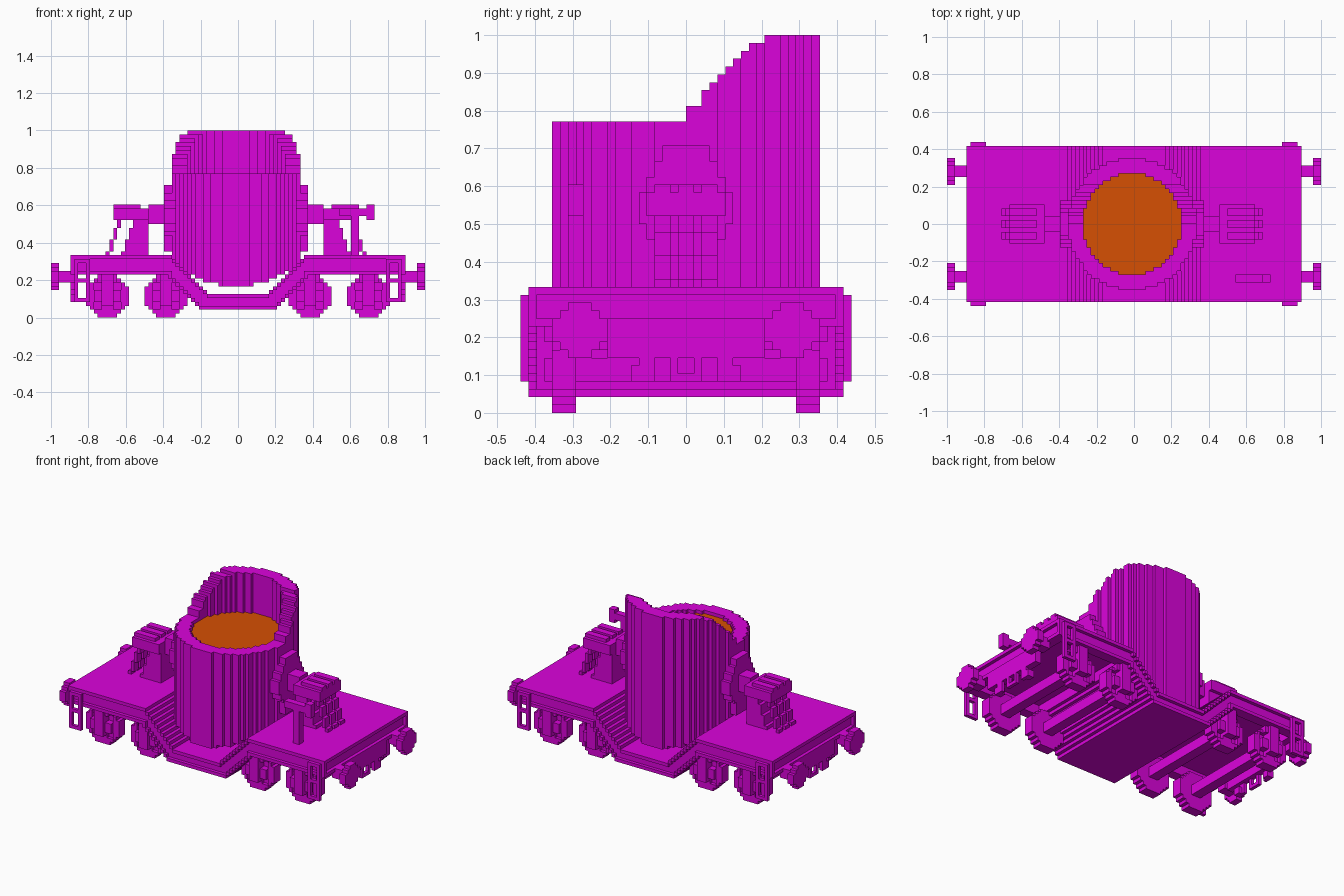
import bpy
from itertools import product

if "Cube" in bpy.data.objects:
    bpy.data.objects.remove(bpy.data.objects["Cube"], do_unlink=True)

U = 1 / 48  # size of one block


def material(name, rgb):
    m = bpy.data.materials.new(name)
    m.use_nodes = True
    m.diffuse_color = (*rgb, 1)
    m.node_tree.nodes["Principled BSDF"].inputs["Base Color"].default_value = (*rgb, 1)
    return m


PAINT = material("magenta paint", (0.71, 0.001, 0.71))
MOLTEN = material("molten orange", (0.67, 0.08, 0.001))


def box(x0, x1, y0, y1, z0, z1):
    return set(product(range(x0, x1), range(y0, y1), range(z0, z1)))


def flip_x(cells, shift=1):
    return {(-shift - x, y, z) for x, y, z in cells}


def four_corners(cells):
    cells = cells | {(x, -1 - y, z) for x, y, z in cells}
    return cells | flip_x(cells)


def build(name, cells, mat=PAINT):
    """Skin a set of blocks, keeping only outer faces merged into strips."""
    verts, faces, index = [], [], {}

    def vert(p):
        if p not in index:
            index[p] = len(verts)
            verts.append([c * U for c in p])
        return index[p]

    def step(c, a, n):
        return tuple(v + n * (i == a) for i, v in enumerate(c))

    for axis in range(3):
        run = 0 if axis == 2 else 2          # strips go upright on walls
        side = 3 - axis - run
        for sign in (-1, 1):
            outer = {c for c in cells if step(c, axis, sign) not in cells}
            for c in outer:
                if step(c, run, -1) in outer:
                    continue
                n = 1
                while step(c, run, n) in outer:
                    n += 1
                p = step(c, axis, 1) if sign > 0 else c
                q = step(p, run, n)
                loop = [p, q, step(q, side, 1), step(p, side, 1)]
                if ((run - axis) % 3 == 1) != (sign > 0):
                    loop.reverse()
                faces.append([vert(v) for v in loop])
    mesh = bpy.data.meshes.new(name)
    mesh.from_pydata(verts, [], faces)
    mesh.materials.append(mat)
    obj = bpy.data.objects.new(name, mesh)
    bpy.context.collection.objects.link(obj)
    return obj


# Deck plate, with a stepped well dropping between the two ends
deck, well = set(), set()
for x in range(-43, 43):
    ax = abs(x + 0.5)
    if ax > 17:
        deck |= box(x, x + 1, -20, 20, 15, 16)
        deck |= box(x, x + 1, -19, 19, 14, 15) if ax < 42 else set()
    if ax < 19:
        top = min(16, max(6, round(6 + (ax - 8) * 1.1)))
        low = min(11, max(2, round(2 + (ax - 10) * 1.05)))
        well |= box(x, x + 1, -19, 19, low, top)
        for y in (-20, 19):
            well |= box(x, x + 1, y, y + 1, top - 1, top) | box(x, x + 1, y, y + 1, low, low + 1)
build("deck_plate", deck)
build("well", well)

# Side sills with a bottom flange, and end beams under the plate
build("side_sills", four_corners(box(17, 42, 17, 19, 11, 15) | box(17, 43, 17, 20, 11, 12)))
build("end_beams", four_corners(box(40, 42, 0, 19, 11, 15) | box(42, 43, 0, 20, 11, 12)
                                | box(42, 43, 19, 20, 11, 15)))
build("headstocks", four_corners(box(41, 43, 0, 10, 7, 11)))

# Corner ladders: two uprights and three rungs
ladder = box(38, 42, 20, 21, 4, 15) - box(39, 41, 20, 21, 5, 9) - box(39, 41, 20, 21, 10, 14)
build("ladders", four_corners(ladder))

# Buffers
buffer = box(42, 46, 12, 15, 9, 12)
for y, z in product(range(10, 17), range(7, 14)):
    if (y - 13) ** 2 + (z - 10) ** 2 <= 10:
        buffer |= box(46, 48, y, y + 1, z, z + 1)
build("buffers", four_corners(buffer))

# Couplings and brake hoses hanging at each end
link = box(42, 43, -2, 2, 4, 12) - box(42, 43, -1, 1, 5, 7) - box(42, 43, -1, 1, 8, 10)
build("couplings", link | flip_x(link))
build("brake_hoses", four_corners(box(42, 43, 4, 6, 4, 10) | box(41, 43, 5, 7, 4, 6)))

# Wheels with pocketed faces, and cross-shaped axle boxes
wheels, axles, boxes = set(), set(), set()
for c in (18, 33):
    for dx, z in product(range(-5, 6), range(11)):
        dz = z - 5
        if dx * dx + dz * dz <= 30:
            pocket = abs(dx) in (2, 3) and abs(dz) in (2, 3)
            wheels |= box(c + dx, c + dx + 1, 14, 16 if pocket else 17, z, z + 1)
    axles |= box(c - 1, c + 2, 0, 14, 4, 7)
    boxes |= box(c - 1, c + 2, 17, 19, 3, 11) | box(c - 3, c + 4, 17, 18, 4, 7)
    boxes |= box(c - 2, c + 3, 17, 18, 9, 11)
build("wheels", four_corners(wheels))
build("axles", four_corners(axles))
build("axle_boxes", four_corners(boxes))


# Ladle: round pot with a trough-shaped base and a spout wall rising to the back
def radius(x, y, rx, ry):
    return ((x + 1) / rx) ** 2 + ((y + 0.5) / ry) ** 2


def rim_height(y):
    if y < 0:
        return 37
    return 39 if y < 2 else 39 + min(y, 8) + (y > 9)


ladle, melt = set(), set()
for x, y in product(range(-17, 17), range(-17, 17)):
    if radius(x, y, 16.5, 17) > 1:
        continue
    inside = radius(x, y, 12.5, 13) <= 1
    base = round(8 + 6 * radius(x, -0.5, 16.5, 17))
    ladle |= box(x, x + 1, y, y + 1, base, 35 if inside else rim_height(y))
    if inside:
        melt |= box(x, x + 1, y, y + 1, 35, 36)
build("ladle", ladle)
build("molten_metal", melt, MOLTEN)

# Trunnions on the ladle sides: a stepped boss and a short shaft
trunnion = box(18, 22, -2, 2, 24, 29)
for half, low, high in ((3, 17, 34), (4, 21, 32), (5, 22, 30), (6, 24, 28)):
    trunnion |= box(15, 18, -half, half, low, high)

# Stands: pedestal, bearing block and three raking ribs
stand = box(22, 26, -4, 4, 16, 28) | box(22, 31, -5, 5, 25, 28)
for y in (-4, -1, 2):
    stand |= box(24, 31, y, y + 2, 25, 29)
    for z in range(16, 25):
        rake = (25 - z) // 3
        stand |= box(26, 26 + rake, -4, 4, z, z + 1)
        stand |= box(29 + rake, 30 + rake, y, y + 2, z, z + 1)

for name, cells in (("trunnion", trunnion), ("stand", stand)):
    build(f"left_{name}", cells)
    build(f"right_{name}", flip_x(cells, 2))

# Hand lever on a post beside the left stand
build("hand_lever", box(29, 31, -15, -13, 16, 26) | box(26, 35, -15, -13, 26, 28)
      | box(33, 35, -15, -13, 25, 29))
